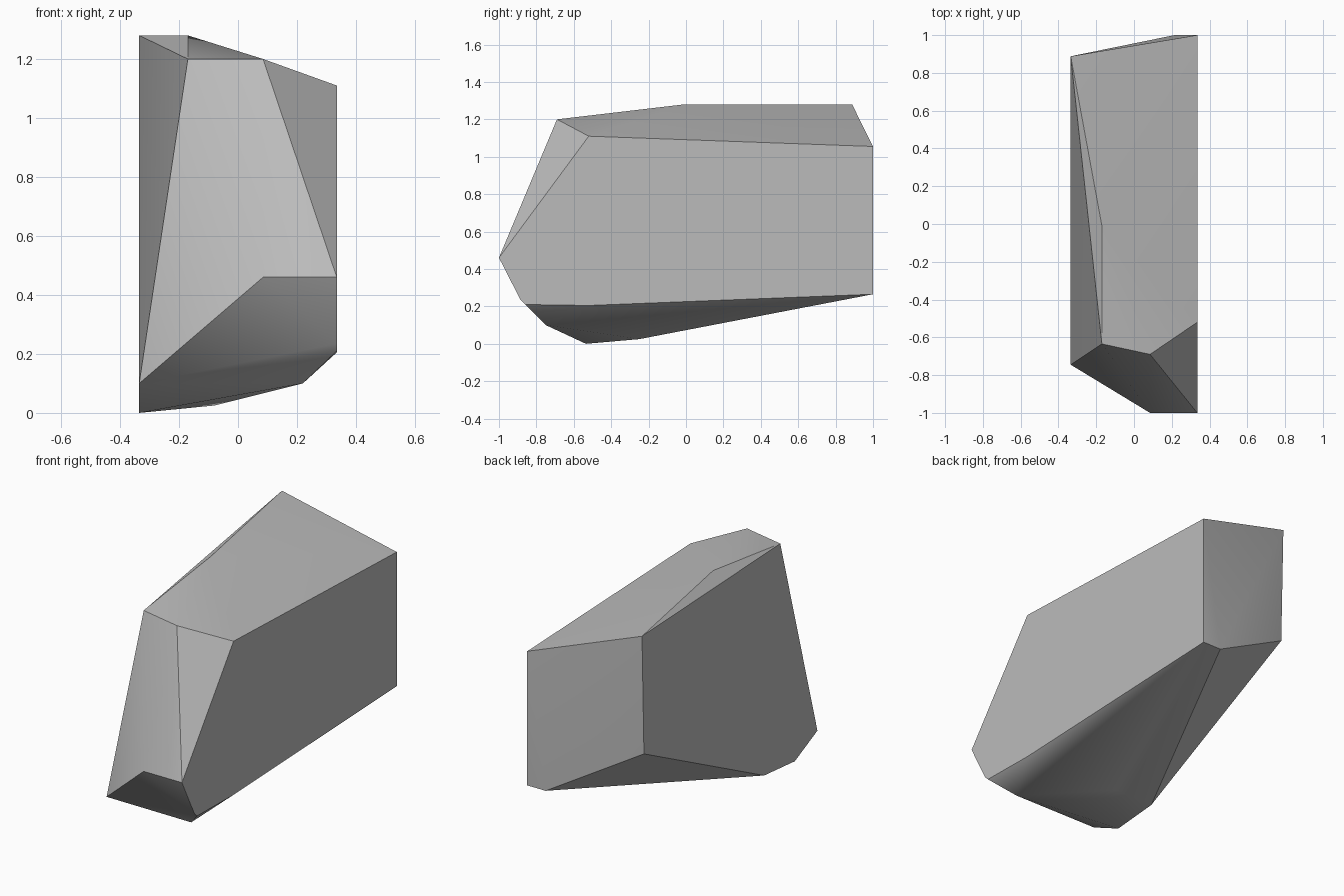
import bpy
import bmesh
import math

default_cube = bpy.data.objects.get("Cube")
if default_cube:
    bpy.data.objects.remove(default_cube, do_unlink=True)

# Half width of the boulder: both broad sides sit on this distance
half_width = 0.335


def make_material(name, shade):
    material = bpy.data.materials.new(name)
    material.use_nodes = True
    colour = (shade, shade, shade, 1)
    material.diffuse_color = colour
    shader = material.node_tree.nodes["Principled BSDF"]
    shader.inputs["Base Color"].default_value = colour
    shader.inputs["Roughness"].default_value = 0.8
    return material


# Outline of the flat left side, as (y, z)
left_side = [(-1, .46), (-.52, 1.11), (1, 1.055), (1, .265),
             (-.52, .205), (-.86, .21), (-.885, .235)]

# Outline of the right side, as (y, z)
right_side = [(.888, 1.28), (.87, .58), (-.25, .025), (-.535, 0), (-.745, .1)]

# Corners between the sides: crown, brow and underside, as (x, y, z)
crown = [(-.17, -.01, 1.28), (-.17, -.635, 1.2), (.085, -.69, 1.2)]
brow = [(.085, -1, .46)]
underside = [(.22, -.75, .1), (-.08, -.25, .025), (.215, 1, .265)]

corners = [(half_width, y, z) for y, z in left_side]
corners += [(-half_width, y, z) for y, z in right_side]
corners += crown + brow + underside

# Wrap the corners in a faceted shell and merge flat regions
bm = bmesh.new()
for corner in corners:
    bm.verts.new(corner)
hull = bmesh.ops.convex_hull(bm, input=bm.verts[:], use_existing_faces=False)
loose = [v for v in bm.verts if not v.link_faces]
bmesh.ops.delete(bm, geom=loose, context="VERTS")
bmesh.ops.dissolve_limit(bm, angle_limit=math.radians(1),
                         verts=bm.verts[:], edges=bm.edges[:])
bmesh.ops.recalc_face_normals(bm, faces=bm.faces[:])

mesh = bpy.data.meshes.new("boulder")
bm.to_mesh(mesh)
bm.free()
boulder = bpy.data.objects.new("boulder", mesh)
bpy.context.collection.objects.link(boulder)
mesh.materials.append(make_material("stone grey", .5))

# Soften only the shallow creases
bpy.ops.object.select_all(action="DESELECT")
boulder.select_set(True)
bpy.context.view_layer.objects.active = boulder
bpy.ops.object.shade_smooth_by_angle(angle=math.radians(30))
